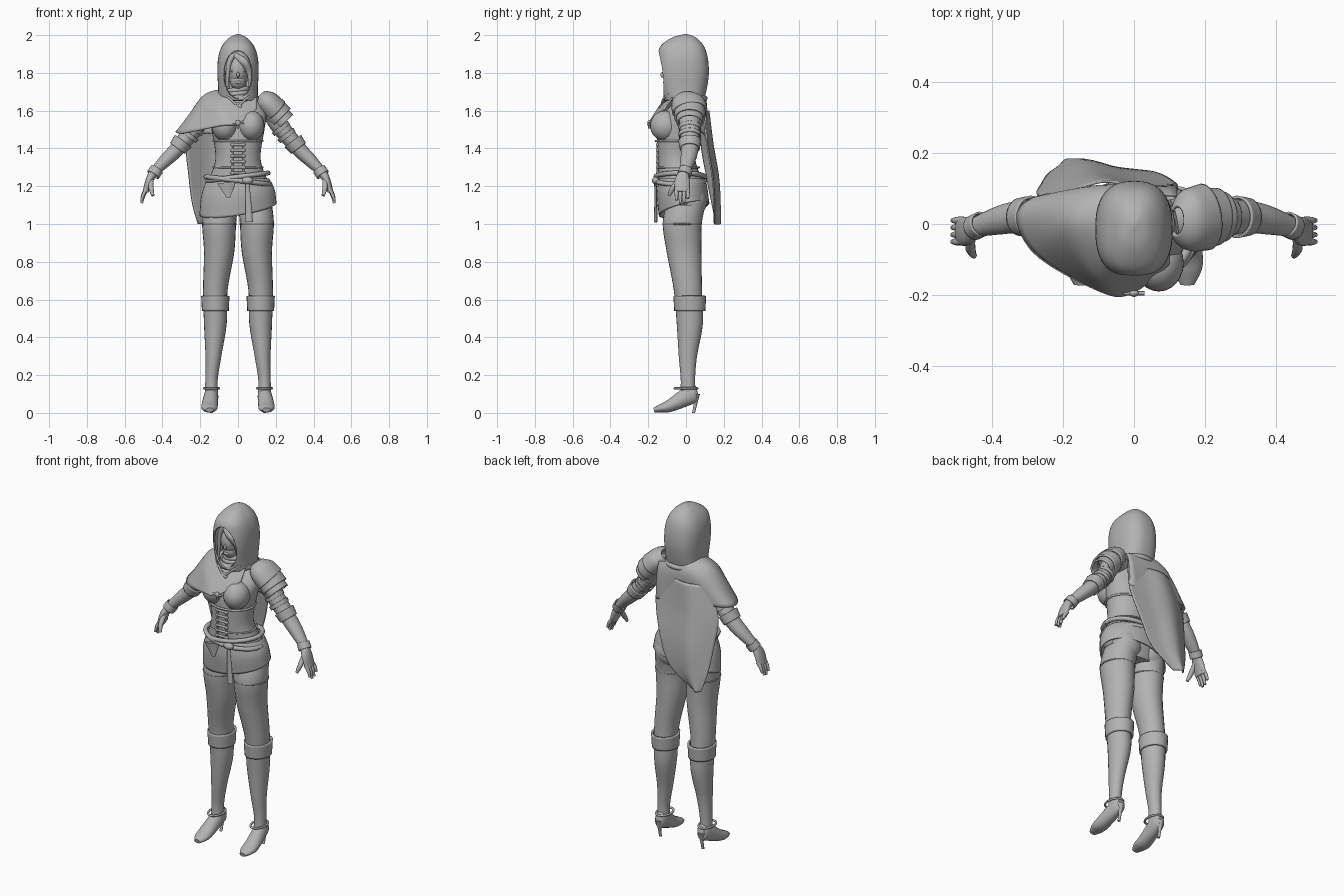
import bpy, bmesh, math
from mathutils import Vector

cube = bpy.data.objects.get("Cube")
if cube:
    bpy.data.objects.remove(cube, do_unlink=True)

X, Y, Z = Vector.Fill(3), Vector.Fill(3), Vector.Fill(3)
X.x = Y.y = Z.z = 1

grey = bpy.data.materials.new("plain grey")
grey.use_nodes = True
tone = (.45, .45, .45, 1)
grey.diffuse_color = tone
for node in grey.node_tree.nodes:
    if node.type == 'BSDF_PRINCIPLED':
        node.inputs["Base Color"].default_value = tone


def finish(name, bm, mirror=False, thick=0):
    """Turn a bmesh into a smooth object with optional thickness and mirroring."""
    bmesh.ops.recalc_face_normals(bm, faces=bm.faces[:])
    mesh = bpy.data.meshes.new(name)
    bm.to_mesh(mesh)
    bm.free()
    mesh.materials.append(grey)
    mesh.shade_smooth()
    mesh.set_sharp_from_angle(angle=math.radians(50))
    obj = bpy.data.objects.new(name, mesh)
    bpy.context.scene.collection.objects.link(obj)
    if thick:
        solid = obj.modifiers.new("thickness", 'SOLIDIFY')
        solid.thickness = thick
        solid.offset = 0
    if mirror:
        obj.modifiers.new("mirror", 'MIRROR')
    return obj


def spline(points, steps=6, closed=False):
    """Smooth curve through the points, of any dimension."""
    pts = [Vector(p) for p in points]
    count = len(pts)
    pick = (lambda i: pts[i % count]) if closed else (lambda i: pts[max(0, min(count - 1, i))])
    out = []
    for i in range(count if closed else count - 1):
        before, start, end, after = (pick(i + k) for k in (-1, 0, 1, 2))
        leave, arrive = (end - before) / 2, (after - start) / 2
        for step in range(steps):
            t = step / steps
            ease = t * t * (3 - 2 * t)
            out.append(start.lerp(end, ease) + leave * (t * (1 - t) ** 2) - arrive * (t * t * (1 - t)))
    return out if closed else out + [pts[-1]]


def skin(bm, rows, wrap_across, wrap_along):
    """Quads between neighbouring rows of vertices."""
    count, width = len(rows), len(rows[0])
    for i in range(count if wrap_along else count - 1):
        for j in range(width if wrap_across else width - 1):
            row, following, k = rows[i], rows[(i + 1) % count], (j + 1) % width
            bm.faces.new((row[j], row[k], following[k], following[j]))


def loft(name, sections, side=X, flat=1, level=False, sides=24, power=2, closed=False,
         caps="both", slant=None, **kw):
    """Sections are (x, y, z, radius along side[, other radius, else flat times the first])."""
    secs = spline([s if len(s) == 5 else (*s, s[3] * flat) for s in sections], closed=closed)
    bm, rows, last = bmesh.new(), [], len(secs) - 1
    for i, sec in enumerate(secs):
        after = secs[(i + 1) % len(secs)] if closed else secs[min(i + 1, last)]
        before = secs[i - 1] if closed else secs[max(i - 1, 0)]
        along = Z if level else (Vector(after[:3]) - Vector(before[:3])).normalized()
        first = (side - along * side.dot(along)).normalized()
        second = along.cross(first)
        row = []
        for k in range(sides):
            angle = math.tau * k / sides
            c, s = (math.copysign(abs(f) ** (2 / power), f) for f in (math.cos(angle), math.sin(angle)))
            p = Vector(sec[:3]) + first * c * sec[3] + second * s * sec[4]
            if slant:
                p.z += slant.dot(p.xy) * i / last
            row.append(bm.verts.new(p))
        rows.append(row)
    skin(bm, rows, True, closed)
    if caps == "both":
        bm.faces.new(rows[0])
    if caps != "none":
        bm.faces.new(rows[-1])
    return finish(name, bm, **kw)


def column(name, profile, x=0, **kw):
    """Upright loft whose profile is (z, y, radius across[, radius in depth])."""
    return loft(name, [(x, y, z, *radii) for z, y, *radii in profile], level=True, **kw)


def cord(name, points, radius, side=X, closed=False, **kw):
    return loft(name, [(*p, radius) for p in points], side, sides=8, closed=closed, **kw)


def band(name, centre, across, depth, radius, tilt=0, **kw):
    """Closed ring around a limb or the body, sloping sideways by tilt."""
    x, y, z = centre
    turns = [math.tau * k / 12 for k in range(12)]
    ring = [(x + across * math.cos(a), y + depth * math.sin(a), z + tilt * math.cos(a)) for a in turns]
    return cord(name, ring, radius, Z, closed=True, **kw)


def ball(name, centre, radii, **kw):
    bm = bmesh.new()
    bmesh.ops.create_uvsphere(bm, u_segments=24, v_segments=16, radius=1)
    for v in bm.verts:
        v.co = Vector([c + r * w for c, r, w in zip(centre, radii, v.co)])
    return finish(name, bm, **kw)


def cloth(name, rows):
    """Draped sheet through rows of guide points."""
    across = [spline(row) for row in rows]
    columns = [spline(col) for col in zip(*across)]
    bm = bmesh.new()
    skin(bm, [[bm.verts.new(p) for p in col] for col in columns], False, False)
    return finish(name, bm, thick=.008)


# Body
column("torso", [(1.05, 0, .12, .08), (1.13, -.01, .18, .11), (1.2, -.02, .17, .12), (1.34, -.05, .12, .1),
                 (1.5, -.04, .14, .11), (1.58, -.02, .15, .1), (1.64, 0, .12, .07), (1.68, 0, .06, .05),
                 (1.78, -.02, .04, .04)], sides=32)
ball("bust", (.07, -.11, 1.52), (.07, .08, .08), mirror=True)
ball("buttock", (.08, .03, 1.12), (.09, .08, .09), mirror=True)

# Corset trim and front lacing
band("corset_top_trim", (0, -.05, 1.44), .13, .11, .006)
band("corset_waist_seam", (0, -.04, 1.3), .13, .11, .005)
cord("lacing_edge", [(.03, -.15, 1.26), (.03, -.15, 1.43)], .005, mirror=True)
for i in range(6):
    height = Z * (1.27 + i * .03)
    cord("lace", [height + X * x - Y * .15 for x in (-.03, 0, .03)], .007, side=Z)
    ball("lace_stud", height + X * .03 - Y * .15, Vector.Fill(3, .01), mirror=True)

# Slanted skirt, belts and hanging strap
column("skirt", [(1.24, -.02, .16, .12), (1.17, -.02, .19, .13), (1.08, -.01, .2, .13)],
       sides=36, caps="none", slant=Vector((.16, .25)), thick=.008)
band("upper_belt", (0, -.03, 1.25), .16, .13, .013, tilt=.02)
band("lower_belt", (0, -.03, 1.23), .17, .13, .013, tilt=-.02)
ball("belt_knot", (.05, -.16, 1.23), (.03, .02, .02))
loft("belt_strap", [(.05, -.16, 1.22, .01), (.06, -.16, 1.01, .02)], flat=.5, sides=8)
loft("belt_pointed_flap", [(-.06, -.16, 1.22, .05), (-.05, -.16, 1.14, .01)], flat=.2, sides=8)

# Legs, boots and heeled shoes
loft("leg", [(.09, 0, 1.1, .09), (.1, -.02, 1, .09), (.1, -.01, .85, .08), (.12, .01, .65, .065),
             (.12, .02, .47, .06), (.13, .01, .3, .042), (.14, .01, .18, .033), (.14, .01, .1, .035)],
     flat=1.15, level=True, mirror=True)
band("stocking_top", (.1, -.02, 1), .09, .1, .004, mirror=True)
column("boot_cuff", [(.62, .02, .07), (.54, .02, .066)], x=.12, flat=1.17, caps="none", mirror=True, thick=.01)
loft("foot", [(.14, .06, .11, .02, .03), (.14, .03, .1, .035, .05), (.15, -.08, .04, .043, .034),
              (.15, -.13, .025, .04, .023), (.15, -.17, .015, .02, .012)], mirror=True)
column("shoe_heel", [(.1, .05, .024), (.05, .05, .01), (0, .04, .008)], x=.14, sides=12, mirror=True)
band("ankle_strap", (.14, 0, .13), .04, .06, .006, mirror=True)

# Arms, gloves and hands
loft("arm", [(.11, .01, 1.62, .06), (.17, .02, 1.6, .06), (.22, .02, 1.52, .054), (.32, .02, 1.4, .046),
             (.38, .01, 1.34, .04), (.45, -.01, 1.27, .027)], side=Y, flat=.88, mirror=True)
loft("glove_cuff", [(.29, .02, 1.44, .056), (.32, .02, 1.4, .05)],
     side=Y, flat=.9, caps="none", mirror=True, thick=.008)
loft("wrist_cuff", [(.43, 0, 1.29, .033), (.45, -.01, 1.26, .033)], side=Y, caps="none", mirror=True, thick=.006)
loft("palm", [(.45, -.01, 1.27, .026, .024), (.47, -.02, 1.23, .04, .02), (.49, -.02, 1.17, .04, .015)],
     side=Y, mirror=True)
for i, reach in enumerate((.065, .08, .075, .055)):
    knuckle = Vector((.48, i * .02 - .05, 1.19))
    bend, tip = knuckle + X * .02 - Z * reach / 2, knuckle + X * .03 - Z * reach
    loft("finger", [(*knuckle, .011), (*bend, .01), (*tip, .007)], side=Y, sides=10, mirror=True)
loft("thumb", [(.46, -.03, 1.24, .014), (.46, -.07, 1.19, .014), (.45, -.09, 1.15, .008)],
     side=Y, sides=10, mirror=True)
for x in (.22, .25):
    top = Vector((x, .02, 1.79 - x * 1.25))
    loft("upper_arm_strap", [(*top, .057), (*(top + X * .014 - Z * .018), .055)],
         side=Y, flat=.88, caps="none", mirror=True, thick=.006)

# Layered shoulder armour on the left only
loft("shoulder_plate_top", [(.12, .01, 1.68, .04), (.15, .01, 1.65, .08), (.2, .02, 1.6, .09)],
     side=Y, flat=.7, caps="none", thick=.01)
for name, x, radius in (("shoulder_plate_middle", .19, .077), ("shoulder_plate_lower", .21, .066)):
    top = Vector((x, .02, 1.84 - x * 1.25))
    loft(name, [(*top, radius), (*(top + (X - Z) * .04), radius)], side=Y, flat=.83, caps="none", thick=.01)

# Head, hair and scarf
ball("head", (0, -.045, 1.815), (.06, .08, .09))
ball("jaw", (0, -.066, 1.76), (.043, .05, .05))
ball("nose", (0, -.12, 1.79), (.008, .015, .016))
ball("lips", (0, -.113, 1.75), (.017, .008, .008))
ball("eye", (.025, -.108, 1.81), (.014, .009, .007), mirror=True)
ball("hair", (0, -.025, 1.83), (.075, .08, .1))
loft("fringe", [(-.02, -.1, 1.9, .014), (.03, -.12, 1.86, .02), (.06, -.1, 1.8, .014), (.06, -.09, 1.72, .004)],
     flat=.6, sides=10)
loft("side_lock", [(-.02, -.1, 1.9, .014), (-.05, -.1, 1.84, .013), (-.06, -.1, 1.68, .004)], sides=10)
for i in range(3):
    radius = .064 - i * .006
    band("scarf_fold", (0, -.02, 1.67 + i * .02), radius, radius + .008, .015, tilt=.006)

# Hood with a face opening
hood = column("hood", [(1.655, -.01, .1, .1), (1.72, -.012, .1, .118), (1.8, -.014, .104, .13), (1.88, -.017, .1, .127),
                       (1.94, -.02, .08, .11), (1.983, -.01, .042, .06), (2, 0, .006, .008)],
              sides=48, power=2.5, caps="end", thick=.01)
cutter = ball("hood_cutter", (0, -.165, 1.785), (.083, .11, .135))
cutter.hide_render = cutter.hide_viewport = True
opening = hood.modifiers.new("face opening", 'BOOLEAN')
opening.operation, opening.solver, opening.object = 'DIFFERENCE', 'EXACT', cutter
band("hood_collar", (0, 0, 1.665), .1, .1, .015)

# Capelet over the right shoulder, fastened at the chest
cloth("capelet", [
    [(.1, -.07, 1.67), (0, -.12, 1.64), (-.06, -.09, 1.68), (-.08, 0, 1.71), (-.04, .08, 1.7), (.12, .08, 1.66)],
    [(.1, -.1, 1.63), (0, -.16, 1.58), (-.11, -.14, 1.61), (-.19, 0, 1.67), (-.13, .1, 1.64), (.12, .1, 1.6)],
    [(.1, -.11, 1.61), (0, -.19, 1.53), (-.09, -.19, 1.52), (-.29, -.07, 1.48), (-.29, .07, 1.49), (.12, .11, 1.45)]])

# Long cape trailing behind, narrowing to its hem
cape_rows = []
for z, outer, inner, edge, back in ((1.6, -.2, .12, .08, .12), (1.43, -.27, .12, .08, .14), (1.25, -.26, .07, .11, .17),
                                    (1.1, -.24, 0, .14, .18), (1, -.21, -.15, .16, .18)):
    width = inner - outer
    cape_rows.append([(outer, edge, z), (outer + width * .35, back, z),
                      (outer + width * .7, back - .02, z), (inner, back - .03, z)])
cloth("cape", cape_rows)

# Brooch and neck pendant
clasp = Vector((0, -.195, 1.535))
ball("brooch", clasp, (.014, .01, .016))
for offset in (X, -X, -Z):
    cord("brooch_arm", [clasp, clasp + offset * .03], .006, side=Y)
ball("pendant", (.01, -.13, 1.62), (.012, .01, .014))
cord("hood_cord", [(.08, -.09, 1.69), (.04, -.12, 1.66), (.01, -.13, 1.63)], .006, side=Z, mirror=True)
